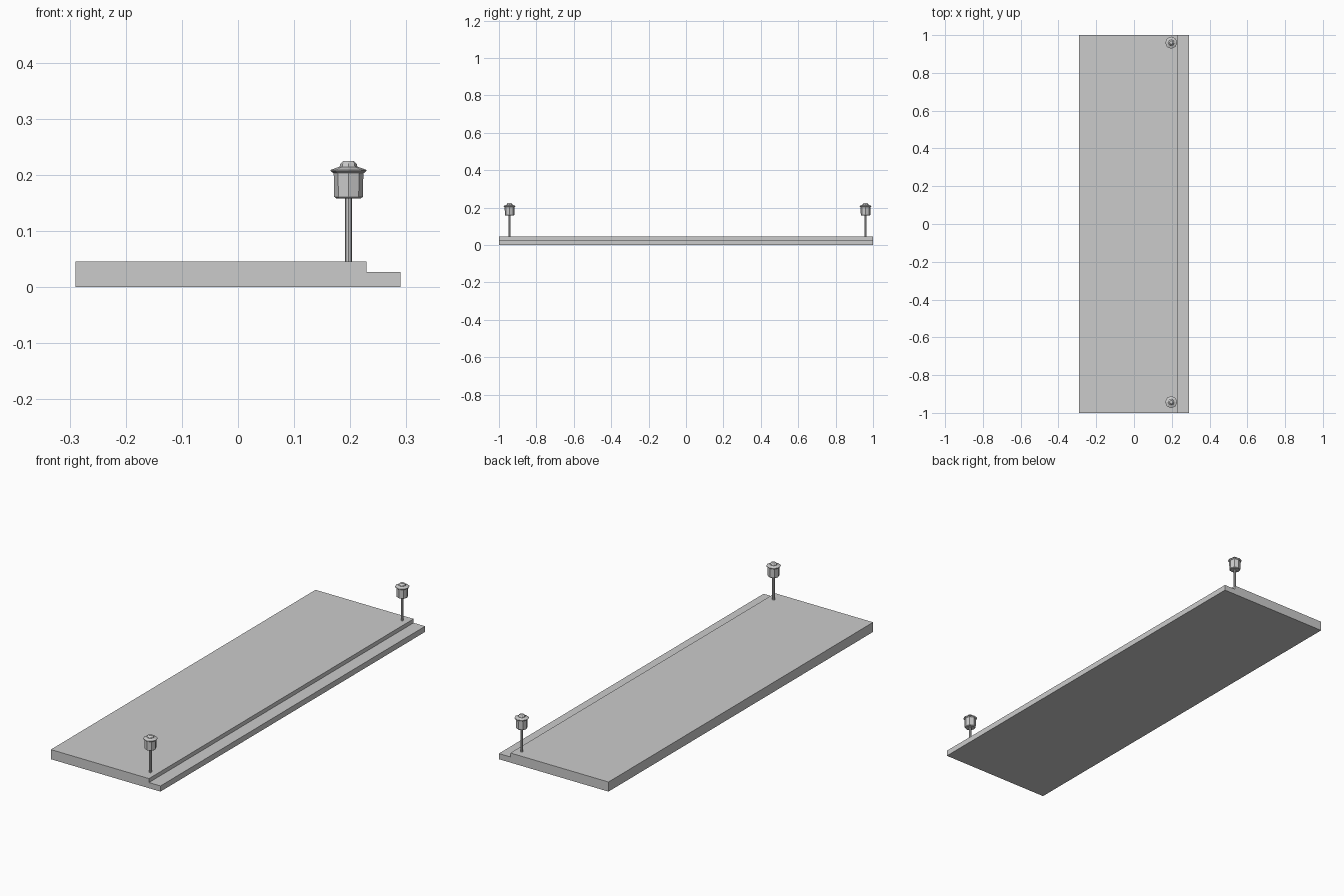
import bpy, bmesh
from math import cos, sin, pi

if "Cube" in bpy.data.objects:
    bpy.data.objects.remove(bpy.data.objects["Cube"])


def new_object(name, bm):
    bmesh.ops.recalc_face_normals(bm, faces=bm.faces)
    mesh = bpy.data.meshes.new(name)
    bm.to_mesh(mesh)
    bm.free()
    obj = bpy.data.objects.new(name, mesh)
    bpy.context.collection.objects.link(obj)
    return obj


def extrude_profile(name, profile, y0, y1):
    """Extrude an xz outline along y."""
    bm = bmesh.new()
    face = bm.faces.new([bm.verts.new((x, y0, z)) for x, z in profile])
    moved = bmesh.ops.extrude_face_region(bm, geom=[face], use_keep_orig=True)["geom"]
    verts = [v for v in moved if isinstance(v, bmesh.types.BMVert)]
    bmesh.ops.translate(bm, verts=verts, vec=(0, y1 - y0, 0))
    return new_object(name, bm)


def turned(name, profile, location, sides=8):
    """Closed faceted solid from (radius, z) rings."""
    bm = bmesh.new()
    rings = [[bm.verts.new((r * cos(2 * pi * i / sides), r * sin(2 * pi * i / sides), z))
              for i in range(sides)] for r, z in profile]
    for a, b in zip(rings, rings[1:]):
        for i in range(sides):
            j = (i + 1) % sides
            bm.faces.new((a[i], a[j], b[j], b[i]))
    bm.faces.new(rings[0][::-1])
    bm.faces.new(rings[-1])
    obj = new_object(name, bm)
    obj.location = location
    return obj


# Raised pavement with a lower kerb step along the right side
extrude_profile("pavement", [(-0.29, 0), (0.29, 0), (0.29, 0.027), (0.229, 0.027),
                             (0.229, 0.046), (-0.29, 0.046)], -1, 1)

# Street lamps: post, lantern, brimmed cap with knob
POST = [(0.006, 0.046), (0.006, 0.160)]
LANTERN = [(0.022, 0.158), (0.0255, 0.161), (0.0265, 0.205)]
CAP = [(0.027, 0.203), (0.032, 0.207), (0.032, 0.209), (0.016, 0.2145),
       (0.0145, 0.220), (0.009, 0.225)]
for side, y in (("front", -0.943), ("back", 0.96)):
    for part, profile in (("post", POST), ("lantern", LANTERN), ("cap", CAP)):
        turned(f"{side}_lamp_{part}", profile, (0.197, y, 0))
